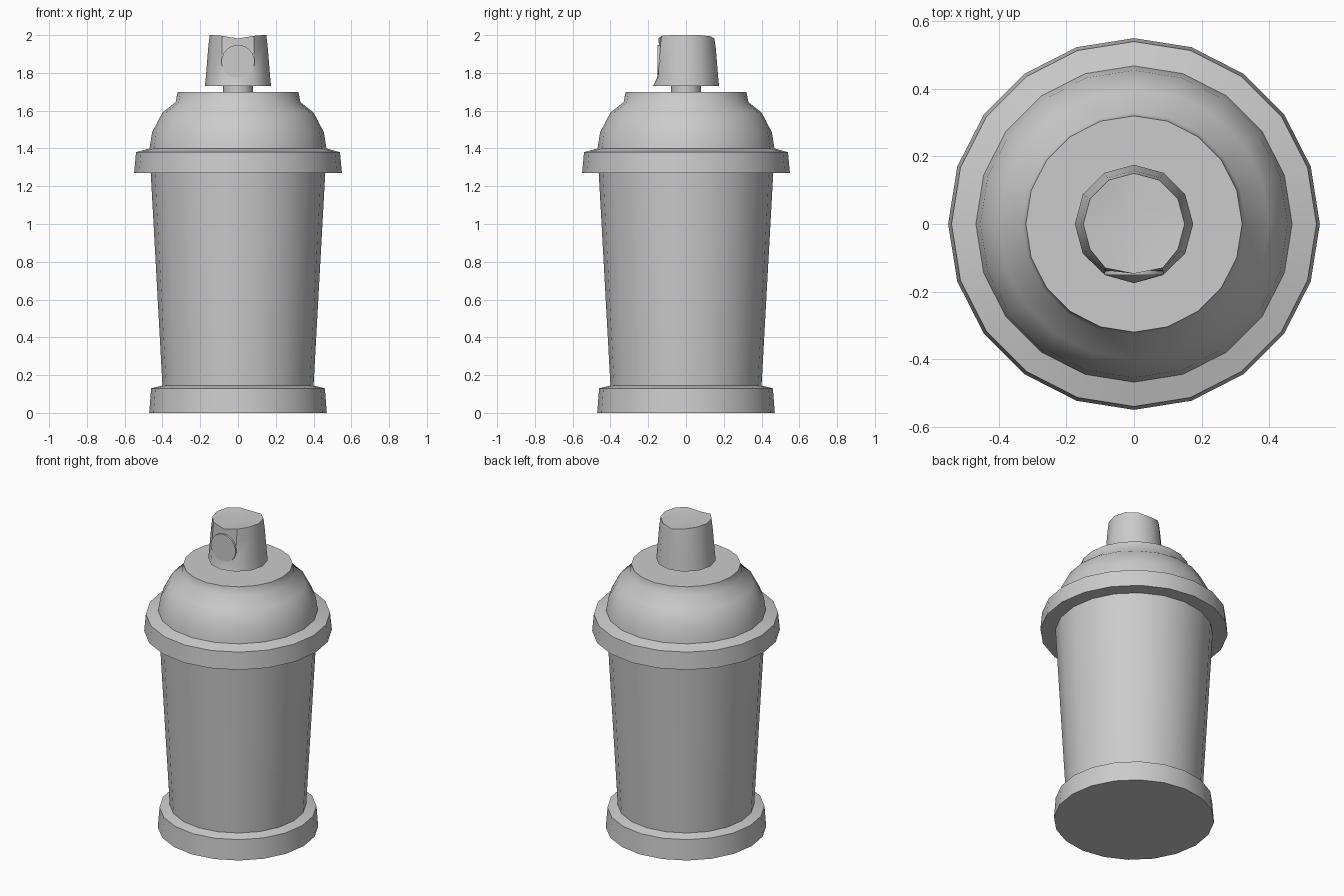
import bpy, bmesh, math
from mathutils import Matrix

if "Cube" in bpy.data.objects:
    bpy.data.objects.remove(bpy.data.objects["Cube"])


def finish(bm, name, angle=50):
    bmesh.ops.recalc_face_normals(bm, faces=bm.faces)
    me = bpy.data.meshes.new(name)
    bm.to_mesh(me)
    bm.free()
    ob = bpy.data.objects.new(name, me)
    bpy.context.collection.objects.link(ob)
    bpy.ops.object.select_all(action='DESELECT')
    ob.select_set(True)
    bpy.context.view_layer.objects.active = ob
    bpy.ops.object.shade_smooth_by_angle(angle=math.radians(angle))
    return ob


def bridge(bm, rings):
    n = len(rings[0])
    for a, b in zip(rings, rings[1:]):
        for i in range(n):
            j = (i + 1) % n
            bm.faces.new((a[i], a[j], b[j], b[i]))


def lathe(name, profile, sides=20, caps=(True, True)):
    bm = bmesh.new()
    rings = [[bm.verts.new((r * math.cos(2 * math.pi * i / sides),
                            r * math.sin(2 * math.pi * i / sides), z))
              for i in range(sides)] for r, z in profile]
    bridge(bm, rings)
    for cap, ring in zip(caps, (rings[0], rings[-1])):
        if cap:
            bm.faces.new(ring)
    return finish(bm, name)


# Base rim, tapered body, stepped lid and valve stem
lathe("base_rim", [(0.47, 0), (0.46, 0.13), (0.40, 0.145)], caps=(True, False))
lathe("body", [(0.40, 0.145), (0.462, 1.27)], caps=(False, False))
lathe("lid", [(0.462, 1.27), (0.55, 1.27), (0.54, 1.38), (0.468, 1.40),
              (0.455, 1.485), (0.40, 1.59), (0.33, 1.645), (0.32, 1.70)],
      caps=(False, True))
lathe("valve_stem", [(0.08, 1.69), (0.08, 1.75)], sides=12)

# Spray button: 12-sided cap, dished top, recessed front
bm = bmesh.new()
rings = []
for z, r, front in ((1.73, 0.175, 0.175), (1.78, 0.170, 0.150),
                    (1.93, 0.158, 0.140), (2.0, 0.150, 0.147)):
    ring = []
    for i in range(12):
        a = math.radians(30 * i)
        x, y = r * math.cos(a), r * math.sin(a)
        if i == 9:
            y = -front
        elif i in (8, 10):
            y = max(y, -front)
            x = math.copysign(0.085, x)
        top = z
        if z == 2.0:
            top = 1.982 + 0.018 * min(1, max(0, (abs(x) - 0.03) / 0.07))
        ring.append(bm.verts.new((x, y, top)))
    rings.append(ring)
bridge(bm, rings)
bm.faces.new(rings[0])
centre = bm.verts.new((0, 0, 1.975))
for i in range(12):
    bm.faces.new((rings[-1][i], rings[-1][(i + 1) % 12], centre))
finish(bm, "spray_button", 40)

# Round nozzle disc on the front of the button
bm = bmesh.new()
bmesh.ops.create_cone(bm, cap_ends=True, segments=24, radius1=0.088,
                      radius2=0.088, depth=0.03,
                      matrix=Matrix.Translation((0, -0.136, 1.86))
                      @ Matrix.Rotation(math.pi / 2, 4, 'X'))
finish(bm, "nozzle_disc")
